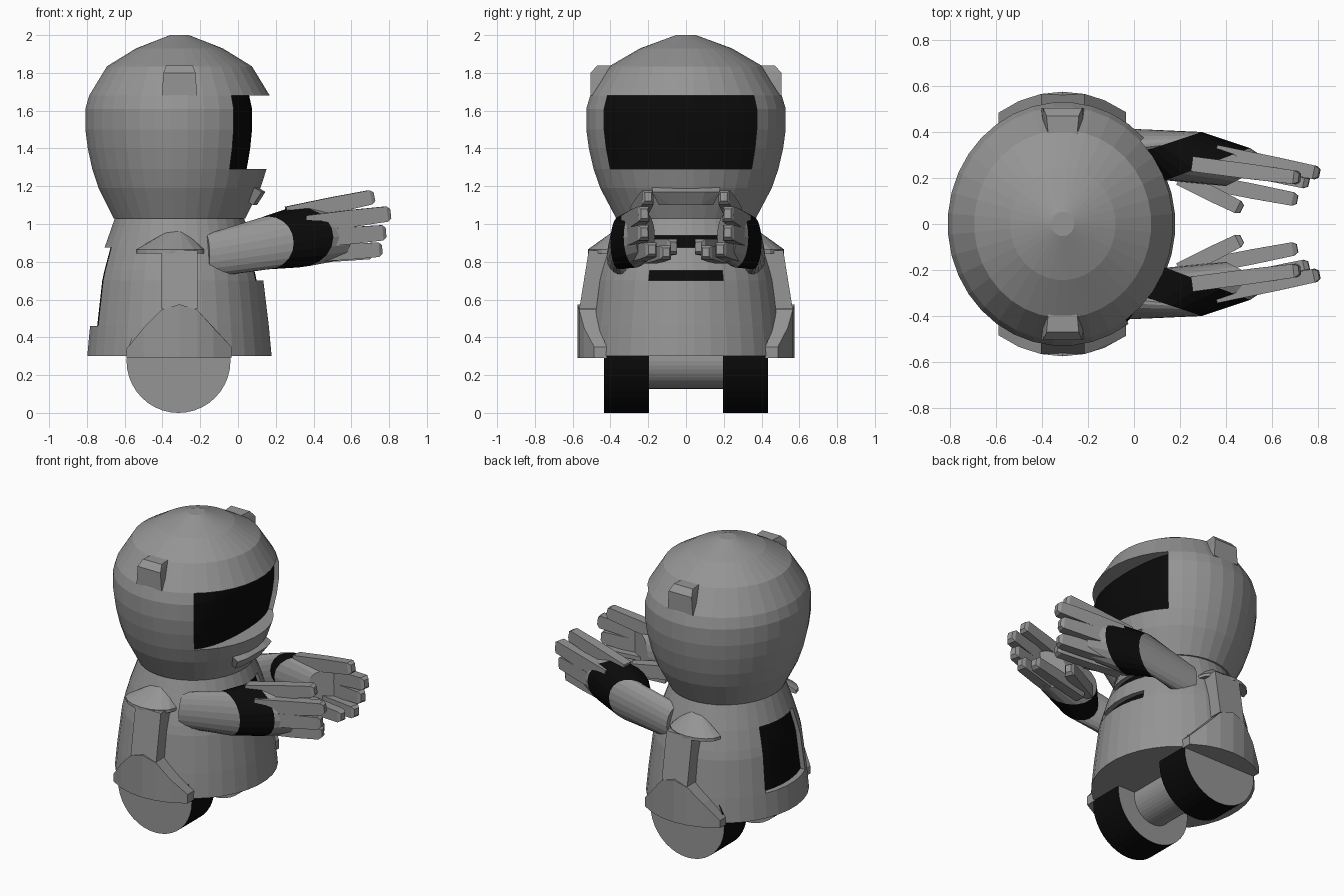
import bpy, bmesh, math
from mathutils import Vector as V

if "Cube" in bpy.data.objects:
    bpy.data.objects.remove(bpy.data.objects["Cube"])

CX = -0.31  # body axis in x (robot looks along +x)


def colour(name, c):
    m = bpy.data.materials.new(name)
    m.diffuse_color = (c, c, c, 1)
    m.use_nodes = True
    m.node_tree.nodes["Principled BSDF"].inputs["Base Color"].default_value = m.diffuse_color
    return m


GREY, BLACK = colour("shell grey", 0.30), colour("black", 0.003)


def finish(bm, name):
    bmesh.ops.recalc_face_normals(bm, faces=bm.faces)
    me = bpy.data.meshes.new(name)
    bm.to_mesh(me)
    bm.free()
    me.materials.append(GREY)
    me.materials.append(BLACK)
    ob = bpy.data.objects.new(name, me)
    bpy.context.collection.objects.link(ob)
    return ob


def loft(name, rings, black_bands=()):
    """Skin closed rings of points, caps on both ends."""
    bm = bmesh.new()
    vs = [[bm.verts.new(p) for p in r] for r in rings]
    n = len(vs[0])
    for i in range(len(vs) - 1):
        for k in range(n):
            f = bm.faces.new((vs[i][k], vs[i][(k + 1) % n],
                              vs[i + 1][(k + 1) % n], vs[i + 1][k]))
            f.material_index = int(i in black_bands)
    bm.faces.new(vs[0])
    bm.faces.new(vs[-1])
    return finish(bm, name)


def hull(name, pts):
    bm = bmesh.new()
    for p in pts:
        bm.verts.new(p)
    r = bmesh.ops.convex_hull(bm, input=bm.verts)
    junk = [g for g in r["geom_interior"] + r["geom_unused"]
            if isinstance(g, bmesh.types.BMVert)]
    bmesh.ops.delete(bm, geom=list(set(junk)), context='VERTS')
    bmesh.ops.dissolve_limit(bm, angle_limit=0.02, verts=bm.verts, edges=bm.edges)
    return finish(bm, name)


def turned(name, profile, ky, recesses):
    """Turned body with black recesses: (a0, a1, z0, z1, x-factor function)."""
    bm = bmesh.new()
    n = 36
    rows = []
    for r, z in profile:
        rows.append([])
        for k in range(n):
            a = math.radians(5 + 360 * k / n)
            rows[-1].append(bm.verts.new((CX + r * math.cos(a), ky * r * math.sin(a), z)))
    for a, b in zip(rows, rows[1:]):
        for k in range(n):
            bm.faces.new((a[k], a[(k + 1) % n], b[(k + 1) % n], b[k]))
    bm.faces.new(rows[0])
    bm.faces.new(rows[-1])

    def angle(p):
        a = math.degrees(math.atan2(p.y / ky, p.x - CX))
        return a + 360 if a < -100 else a
    for a0, a1, z0, z1, fx in recesses:
        sel = []
        for f in bm.faces:
            c = f.calc_center_median()
            if len(f.verts) == 4 and a0 < angle(c) < a1 and z0 < c.z < z1:
                sel.append(f)
        g = bmesh.ops.extrude_face_region(bm, geom=sel)["geom"]
        for f in g:
            if isinstance(f, bmesh.types.BMFace):
                f.material_index = 1
        for v in g:
            if isinstance(v, bmesh.types.BMVert):
                v.co.x = CX + (v.co.x - CX) * fx(angle(v.co))
        old = [f for f in sel if f.is_valid and f not in g]
        if old:
            bmesh.ops.delete(bm, geom=old, context='FACES_ONLY')
        inner = set(f for f in g if isinstance(f, bmesh.types.BMFace))
        for f in inner:
            for e in f.edges:
                for w in e.link_faces:
                    if w not in inner:
                        w.material_index = 0
    return finish(bm, name)


# Head with visor window, torso with chest slots and back vent
turned("head",
       [(.05, 2), (.23, 1.93), (.385, 1.835), (.48, 1.68), (.50, 1.61), (.50, 1.5),
        (.487, 1.4), (.463, 1.29), (.43, 1.19), (.35, 1.03)], 1.06,
       [(-55, 45, 1.29, 1.68, lambda a: .77 + .19 * (a / 55) ** 2)])
turned("torso",
       [(.34, 1.04), (.375, .94), (.398, .875), (.433, .755), (.446, .70),
        (.475, .46), (.49, .30)], 1.05,
       [(-25, 25, .70, .755, lambda a: .92),
        (-25, 25, .875, .94, lambda a: .92),
        (155, 205, .46, .875, lambda a: .92)])

# Chin plate, lying parallel to the jaw
chin = []
for y, x0 in ((-.18, .0), (-.10, .02), (.10, .02), (.18, .0)):
    k = 0.8
    chin += [(x0 + .075, y, 1.20), (x0 + .125, y, 1.17),
             (x0 + .08, y * k, 1.10), (x0 + .03, y * k, 1.13)]
hull("chin_plate", chin)


# Wheels and axle
def disc_ring(y, r):
    return [(-.315 + r * math.cos(t * math.tau / 40), y,
             .275 + r * math.sin(t * math.tau / 40)) for t in range(40)]


loft("axle", [disc_ring(-.22, .148), disc_ring(.22, .148)])


def oval(c, u, h, s):
    """Slanted elliptical arm section: plan half-axis u, height h."""
    out = []
    for k in range(20):
        t = k * math.tau / 20
        out.append((c[0] + u[0] * math.cos(t), s * (c[1] + u[1] * math.cos(t)),
                    c[2] + h * math.sin(t)))
    return out


# Each finger: root, tip, height
FINGERS = [((.26, -.26, 1.05), (.72, -.20, 1.145), .085),
           ((.36, -.31, 1.00), (.805, -.22, 1.055), .09),
           ((.38, -.31, .92), (.78, -.22, .955), .09),
           ((.36, -.27, .84), (.76, -.18, .865), .085),
           ((.27, -.19, .83), (.71, -.105, .85), .08),
           ((.20, -.20, .87), (.47, -.065, .88), .09)]

for s, side in ((1, "right"), (-1, "left")):
    loft(side + "_wheel", [disc_ring(-.435 * s, .275), disc_ring(-.195 * s, .275)], (0,))

    # Ear box
    ear = []
    for x in (-1, 1):
        ear += [(CX + x * .093, -.505 * s, 1.68), (CX + x * .085, -.505 * s, 1.80),
                (CX + x * .07, -.47 * s, 1.84), (CX + x * .06, -.36 * s, 1.84),
                (CX + x * .09, -.40 * s, 1.68)]
    hull(side + "_ear_box", ear)

    # Wheel fender, its outer face follows the body curve
    fender = []
    for x, z in ((-.59, .34), (-.50, .45), (-.405, .545), (-.31, .575),
                 (-.215, .545), (-.13, .45), (-.035, .35)):
        y = .575 * math.sqrt(1 - ((x - CX) / .516) ** 2)
        for zz in (.29, z):
            fender += [(x, -s * y, zz), (x, -s * .42, zz)]
    hull(side + "_fender", fender)

    # Side strap and shoulder cap
    strap = []
    for x in (-.405, -.215):
        strap += [(x, -.515 * s, .86), (x, -.565 * s, .55),
                  (x, -.36 * s, .86), (x, -.40 * s, .55)]
    hull(side + "_side_strap", strap)
    cap = [(CX, -.37 * s, .972)]
    for k in range(9):
        t = math.pi * k / 8
        x = -.36 + .18 * math.cos(t)
        cap += [(x, -s * (.40 + .12 * math.sin(t)), z) for z in (.845, .865)]
        cap.append((-.33 + .11 * math.cos(t), -s * .37, .86 + .11 * math.sin(t)))
    hull(side + "_shoulder_cap", cap)

    # Sleeve, black cuff and palm in one skin
    loft(side + "_arm",
         [oval((-.17, -.335, .83), (.02, -.085), .115, s),
          oval((.16, -.355, .90), (.135, -.045), .14, s),
          oval((.32, -.26, .93), (.185, -.07), .16, s),
          oval((.50, -.215, .93), (.10, -.05), .13, s)], (1,))

    # Fingers
    for i, (p, q, h) in enumerate(FINGERS):
        p, q = V(p), V(q)
        d = (q - p).normalized()
        w = d.cross(V((0, 0, 1))).normalized()
        up = w.cross(d)
        pts = []
        for c, k in ((p, 1), (p.lerp(q, .55), 1), (q - d * .02, .9), (q, .55)):
            for a in (-1, 1):
                for b in (-1, 1):
                    v = c + w * a * .033 * k + up * b * h * .5 * k
                    pts.append((v.x, v.y * s, v.z))
        hull(f"{side}_finger_{i + 1}", pts)
